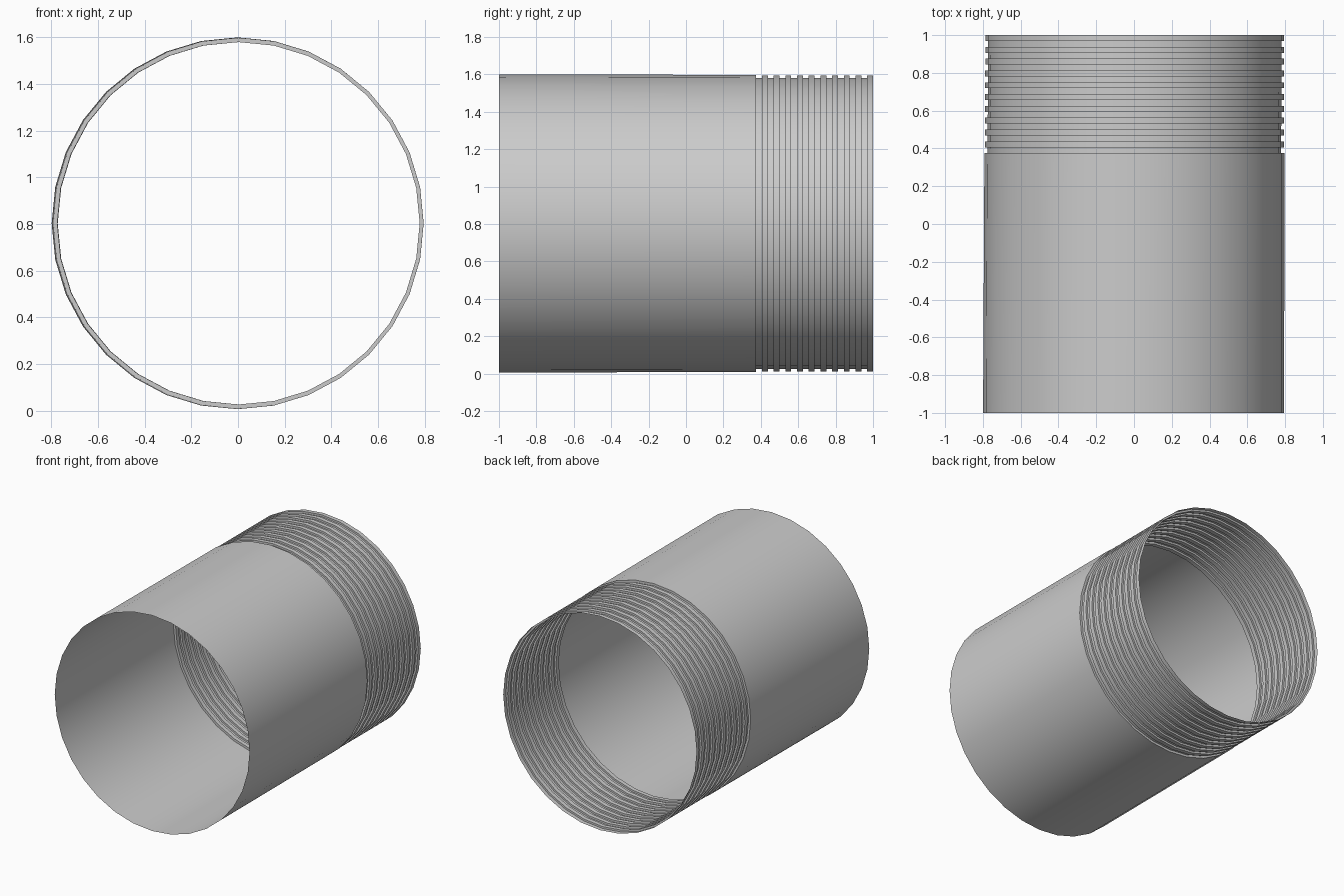
import bpy, bmesh, math

if "Cube" in bpy.data.objects:
    bpy.data.objects.remove(bpy.data.objects["Cube"])

SIDES = 32
CENTER_Z = 0.803
R_BODY, R_RIB, R_GROOVE = 0.797, 0.791, 0.777

# Side profile (y, radius): plain sleeve, then square ribs at the back end
profile = [(-1.0, R_BODY), (0.375, R_BODY - 0.003)]
for k in range(20):
    r = R_RIB if k % 2 else R_GROOVE
    y = 0.375 + k / 32
    profile += [(y, r), (y + 1 / 32, r)]


def ring(bm, y, r):
    # the axis leans very slightly towards +x at the back
    cx = 0.001 + 0.003 * y
    return [bm.verts.new((cx + r * math.sin(2 * math.pi * i / SIDES), y,
                          CENTER_Z + r * math.cos(2 * math.pi * i / SIDES)))
            for i in range(SIDES)]


# Open ribbed tube, one thin sheet
bm = bmesh.new()
rings = [ring(bm, y, r) for y, r in profile]
for a, b in zip(rings, rings[1:]):
    for i in range(SIDES):
        j = (i + 1) % SIDES
        bm.faces.new((a[i], b[i], b[j], a[j]))
bm.normal_update()
f = bm.faces[:][0]
c = f.calc_center_median()
if f.normal.x * c.x + f.normal.z * (c.z - CENTER_Z) < 0:
    bmesh.ops.reverse_faces(bm, faces=bm.faces[:])

mesh = bpy.data.meshes.new("threaded_tube")
bm.to_mesh(mesh)
bm.free()
tube = bpy.data.objects.new("threaded_tube", mesh)
bpy.context.collection.objects.link(tube)
bpy.context.view_layer.objects.active = tube
tube.select_set(True)
bpy.ops.object.shade_smooth_by_angle(angle=math.radians(30))
